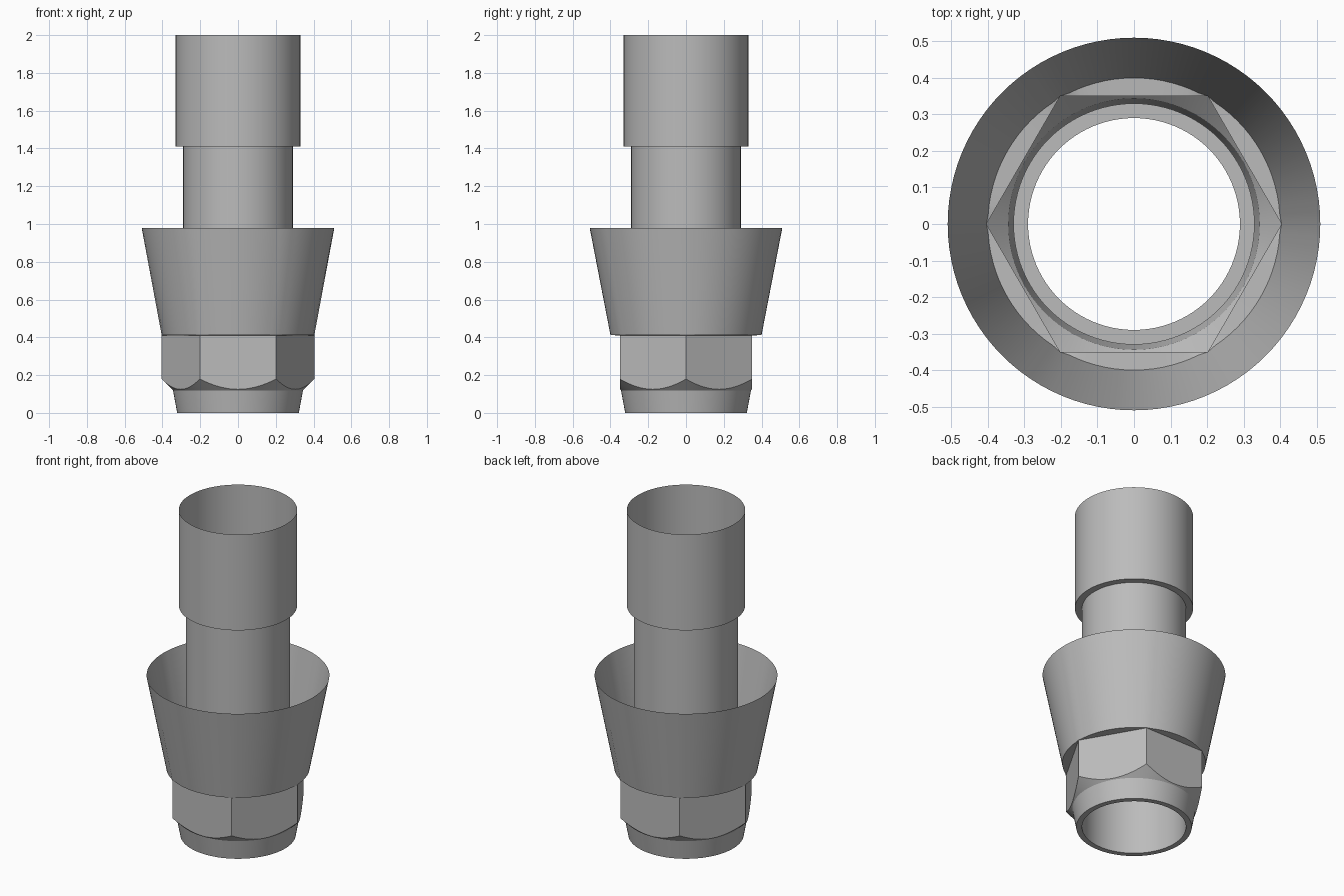
import bpy, bmesh
from math import cos, sin, pi, radians

cube = bpy.data.objects.get("Cube")
if cube:
    bpy.data.objects.remove(cube, do_unlink=True)

SIDES = 96          # multiple of six, so the hexagon corners fall on vertices
APOTHEM = 0.35      # half width of the hexagon across its flats
CHAMFER_Z = 0.125

grey = bpy.data.materials.new("satin grey")
grey.use_nodes = True
colour = (0.5, 0.5, 0.5, 1)
grey.diffuse_color = colour
grey.node_tree.nodes["Principled BSDF"].inputs["Base Color"].default_value = colour


def hex_radius(a):
    """Distance from the axis to the hexagon, with corners on the x axis."""
    return APOTHEM / cos(a % (pi / 3) - pi / 6)


def circle(r, z):
    return lambda a: (r, z)


def chamfer_edge(a):
    """Scalloped edge where the 45 degree chamfer meets the flats."""
    r = hex_radius(a)
    return r, CHAMFER_Z + r - APOTHEM


def hexagon(z):
    return lambda a: (hex_radius(a), z)


def shell(name, rings):
    """Open skin through a list of rings, each giving (radius, z) by angle."""
    bm = bmesh.new()
    loops = []
    for ring in rings:
        loop = []
        for i in range(SIDES):
            a = 2 * pi * i / SIDES
            r, z = ring(a)
            loop.append(bm.verts.new((r * cos(a), r * sin(a), z)))
        loops.append(loop)
    for low, high in zip(loops, loops[1:]):
        for i in range(SIDES):
            j = (i + 1) % SIDES
            bm.faces.new((low[i], low[j], high[j], high[i]))
    mesh = bpy.data.meshes.new(name)
    bm.to_mesh(mesh)
    bm.free()
    mesh.materials.append(grey)
    obj = bpy.data.objects.new(name, mesh)
    bpy.context.collection.objects.link(obj)
    bpy.ops.object.select_all(action="DESELECT")
    obj.select_set(True)
    bpy.context.view_layer.objects.active = obj
    bpy.ops.object.shade_smooth_by_angle(angle=radians(30))
    return obj


# Through tube, stepping out to the open upper sleeve
shell("tube_and_sleeve", [circle(0.29, 0), circle(0.29, 1.41),
                          circle(0.33, 1.41), circle(0.33, 2)])

# Bottom rim, tapered nose, chamfer and hexagon flats
shell("hex_base", [circle(0.29, 0), circle(0.322, 0), circle(0.344, 0.119),
                   chamfer_edge, hexagon(0.41)])

# Shoulder around the hexagon and the open flared cup
shell("flared_cup", [hexagon(0.41),
                     lambda a: (max(0.4, hex_radius(a)), 0.412),
                     circle(0.51, 0.98)])
